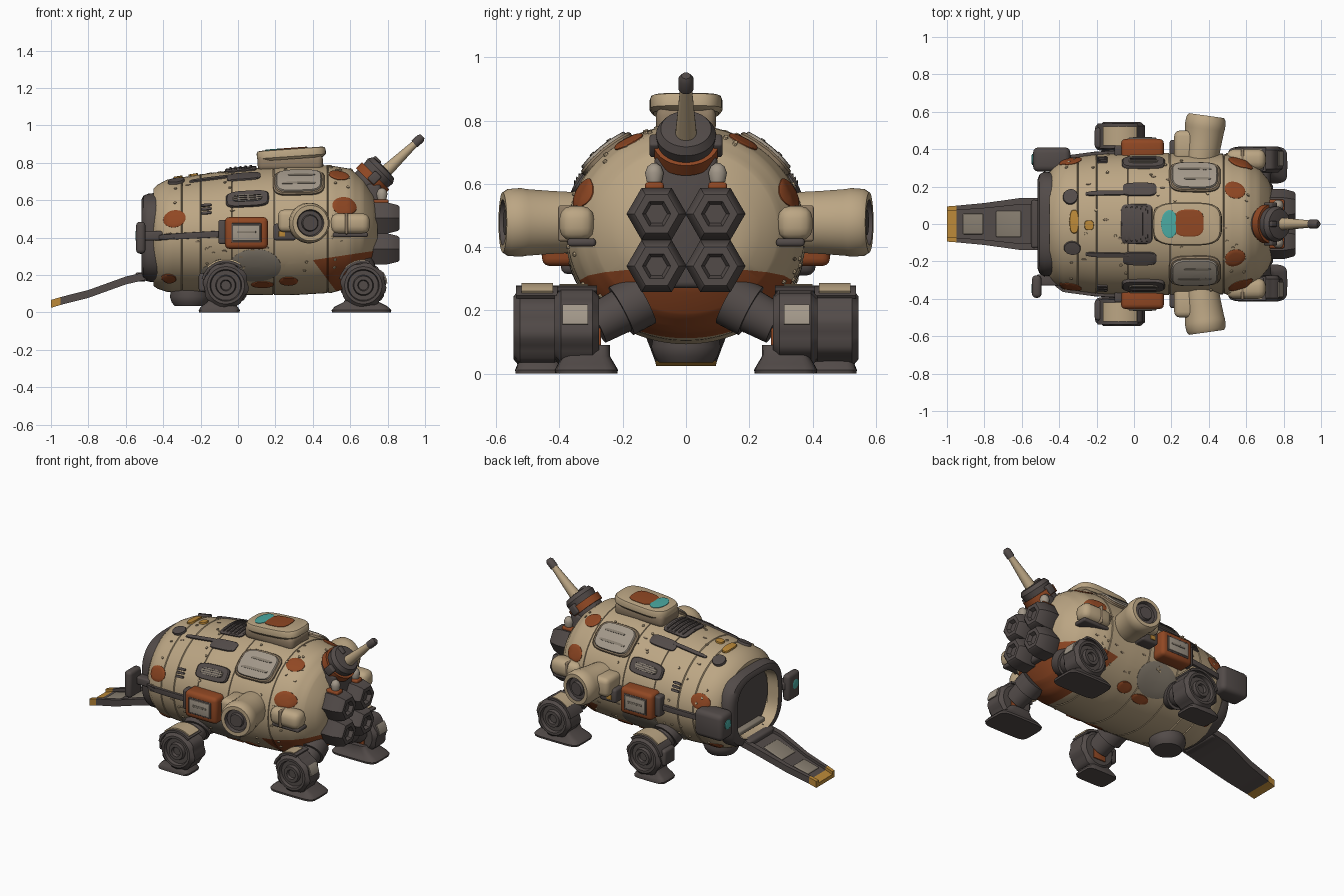
import bpy, bmesh, random
from math import sin, cos, pi, radians
from mathutils import Vector, Matrix

if "Cube" in bpy.data.objects:
    bpy.data.objects.remove(bpy.data.objects["Cube"], do_unlink=True)
random.seed(4)


def material(name, *rgb):
    m = bpy.data.materials.new(name)
    m.use_nodes = True
    m.diffuse_color = (*rgb, 1)
    m.node_tree.nodes["Principled BSDF"].inputs["Base Color"].default_value = (*rgb, 1)
    return m


CREAM = material("cream paint", .5, .38, .23)
DARK = material("dark metal", .085, .07, .066)
ORANGE = material("rust orange", .28, .064, .017)
TEAL = material("teal glass", .07, .4, .36)
YELLOW = material("amber", .5, .25, .04)
GREY = material("worn grey", .24, .205, .16)
LIGHT = material("light grey", .36, .31, .25)
SEAM = material("seam brown", .28, .205, .13)
SIDES = (("left", 1), ("right", -1))


def finish(bm, name, mats):
    bmesh.ops.recalc_face_normals(bm, faces=bm.faces)
    me = bpy.data.meshes.new(name)
    bm.to_mesh(me)
    bm.free()
    for m in mats:
        me.materials.append(m)
    ob = bpy.data.objects.new(name, me)
    bpy.context.collection.objects.link(ob)
    ob.select_set(True)
    bpy.context.view_layer.objects.active = ob


def skin(bm, rings, bands=None):
    """Join closed rings with quads and cap both ends."""
    bands = bands or [0] * (len(rings) - 1)
    vs = [[bm.verts.new(p) for p in r] for r in rings]
    n = len(vs[0])
    for a, b, k in zip(vs, vs[1:], bands):
        for i in range(n):
            j = (i + 1) % n
            bm.faces.new((a[i], a[j], b[j], b[i])).material_index = k
    bm.faces.new(vs[0]).material_index = bands[0]
    bm.faces.new(vs[-1]).material_index = bands[-1]


def loft(name, rings, mats, bands=None):
    bm = bmesh.new()
    skin(bm, rings, bands)
    finish(bm, name, mats)


def lathe(name, origin, axis, profile, mats, bands=None, seg=32, teeth=0, turn=.5):
    """Spin (height, radius) pairs round an axis."""
    q = Vector(axis).to_track_quat('Z', 'Y')
    rings = []
    for h, r in profile:
        ring = []
        for i in range(seg):
            t = 2 * pi * (i + turn) / seg
            k = r * (1 + teeth * (i // 2 % 2)) if r > .1 else r
            ring.append(Vector(origin) + q @ Vector((k * cos(t), k * sin(t), h)))
        rings.append(ring)
    loft(name, rings, mats, bands)


def box(name, centre, size, mat, bevel=.01, tilt=0):
    bm = bmesh.new()
    bmesh.ops.create_cube(bm, size=1, matrix=Matrix.Diagonal((*size, 1)))
    bmesh.ops.bevel(bm, geom=bm.edges[:], offset=bevel, segments=3, profile=.5, affect='EDGES')
    bmesh.ops.transform(bm, verts=bm.verts, matrix=Matrix.Translation(centre) @ Matrix.Rotation(radians(tilt), 4, 'Y'))
    finish(bm, name, [mat])


def oval(i, seg, power):
    t = 2 * pi * i / seg
    return [abs(v) ** power * (1 if v > 0 else -1) for v in (cos(t), sin(t))]


def slab(name, centre, rx, ry, h, mat, tilt, power=.6, rim=.1):
    """Rounded plate with softened edges."""
    turn = Matrix.Rotation(radians(tilt), 3, 'Y')
    rings = []
    for z, k in ((-.5, 1 - rim), (-.25, 1), (.25, 1), (.45, 1 - rim * .4), (.5, 1 - rim)):
        pts = [oval(i, 40, power) for i in range(40)]
        rings.append([Vector(centre) + turn @ Vector((rx * k * c, ry * k * s, h * z)) for c, s in pts])
    loft(name, rings, [mat])


def foot(name, x, y, rx, ry):
    """Flared ground plate."""
    rings = []
    for z, k in ((0, .98), (.012, 1), (.03, .9), (.055, .6), (.09, .45)):
        rings.append([Vector((x + rx * k * c, y + ry * max(k, .75) * s, z)) for c, s in [oval(i, 24, .35) for i in range(24)]])
    loft(name, rings, [DARK])


# Hull sections: x, centre height, half width, half height
HULL = [(-.452, .402, .28, .26), (-.43, .405, .31, .278), (-.38, .41, .348, .3), (-.2, .42, .372, .318),
        (0, .43, .38, .335), (.3, .44, .38, .347), (.5, .445, .375, .34), (.6, .45, .345, .318),
        (.67, .45, .295, .265), (.72, .45, .235, .195), (.745, .45, .17, .14)]


def section(x):
    x = min(max(x, HULL[0][0]), HULL[-1][0])
    for a, b in zip(HULL, HULL[1:]):
        if x <= b[0]:
            t = (x - a[0]) / (b[0] - a[0])
            return [p + (q - p) * t for p, q in zip(a[1:], b[1:])]


def on_hull(x, deg, lift=0, scale=1):
    cz, ry, rz = section(x)
    a = radians(deg)
    return Vector((x, (ry * scale + lift) * cos(a), cz + (rz * scale + lift) * sin(a)))


def patches(name, spots, mat, h=.007, power=1, seg=28):
    """Thin plates that follow the hull; spots are x, angle, half length, half angle."""
    bm = bmesh.new()
    for x, deg, rx, ra in spots:
        rings = []
        for k, lift in ((1, -.01), (1, h * .6), (.94, h), (.6, h), (.3, h), (.04, h)):
            pts = [oval(i, seg, power) for i in range(seg)]
            rings.append([on_hull(x + rx * k * c, deg + ra * k * s, lift) for c, s in pts])
        skin(bm, rings)
    finish(bm, name, [mat])


def both(*spots):
    return [q for x, d, rx, ra in spots for q in ((x, d, rx, ra), (x, 180 - d, rx, ra))]


# Hull shell with a doorway recess, panel grooves and an orange rear belly
stations = [(r[0], 1) for r in HULL] + [(x / 40, 1) for x in range(-14, 28)]
for s in (-.3, -.2, -.03, .19, .48):
    stations += [(s - .004, 1), (s - .002, .988), (s + .002, .988), (s + .004, 1)]
stations = sorted(set(stations))
angles = [360 * i / 80 for i in range(80)]
rings = [[Vector((x, w * cos(radians(a)), .4 + w * sin(radians(a)))) for a in angles] for x, w in ((-.1, .19), (-.452, .225))]
rings += [[on_hull(x, a, 0, k) for a in angles] for x, k in stations]
bands = [0, 0] + [2 if p[1] < 1 and q[1] < 1 else 0 for p, q in zip(stations, stations[1:])]
bm = bmesh.new()
skin(bm, rings, bands)
corner = Vector((.4, 0, .28))
top_cut, front_cut = Vector((-.15, 0, 1)), Vector((1, 0, .75))
for n in (top_cut, front_cut):
    bmesh.ops.bisect_plane(bm, geom=bm.verts[:] + bm.edges[:] + bm.faces[:], plane_co=corner, plane_no=n)
for f in bm.faces:
    d = f.calc_center_median() - corner
    if d.dot(top_cut) < 0 < d.dot(front_cut):
        f.material_index = 1
finish(bm, "hull", [CREAM, ORANGE, SEAM])

# Doorway frame and cabin
frame = []
for x, w, h in ((-.43, .275, .24), (-.48, .28, .235), (-.505, .265, .225), (-.515, .24, .205), (-.515, .21, .192), (-.44, .205, .188)):
    ring = []
    for a in angles:
        c, s = cos(radians(a)), sin(radians(a))
        k = (abs(c) ** 3 + abs(s) ** 3) ** (-1 / 3)
        ring.append(Vector((x, w * c * k, .4 + h * s * k)))
    frame.append(ring)
loft("door_frame", frame + [frame[0]], [DARK, CREAM], [0, 0, 0, 0, 1, 0])
box("door_floor", (-.3, 0, .24), (.34, .28, .03), GREY)
for side, s in SIDES:
    box("cabin_locker_" + side, (-.25, .15 * s, .39), (.2, .04, .2), CREAM, .012)

# Hull markings and plates
patches("paint_spots", both((-.34, 17, .06, 9), (.57, 22, .065, 9), (.54, 60, .055, 8), (.13, -57, .06, 5),
                            (.27, -52, .05, 6), (-.37, -50, .04, 7)), ORANGE, .005)
patches("worn_patches", both((.09, -34, .14, 18), (-.1, -40, .1, 10)), GREY, .003)
patches("side_vents", both((.05, 31, .115, 8)), DARK, .016, .5)
patches("vent_slots", both((.05, 31, .08, 3.5)), GREY, .02, .5)
patches("vent_bars", both(*[(.05, 29 + 2 * k, .075, .4) for k in range(3)]), DARK, .024, .4)
patches("small_vents", both(*[(-.17, 20 + 4 * k, .028, 1.3) for k in range(3)]), DARK, .009, .5)
patches("side_rails", both((-.25, -1, .18, 3)), DARK, .016, .3)
patches("hatch_rims", both((.325, 48, .138, 15.5)), SEAM, .018, .5)
patches("hatch_panels", both((.325, 48, .125, 13.5)), LIGHT, .026, .5)
patches("hatch_slots", both((.34, 53, .075, 1.2), (.325, 43, .095, 1.2)), GREY, .029, .5)
patches("roof_grille", [(.015, 90, .085, 16)], DARK, .012, .3)
patches("grille_bars", [(-.04 + .027 * k, 90, .006, 14) for k in range(5)], DARK, .018, .4)
patches("roof_rails", both((.03, 61, .09, 6), (-.14, 64, .12, 2)), DARK, .009, .5)
patches("roof_caps", [(-.34, 66, .04, 7), (-.33, 111, .045, 6)], DARK, .014)
patches("amber_marks", [(-.32, 88, .024, 10), (-.24, 91, .025, 4)], YELLOW, .01, .7)
patches("rivets", [(random.uniform(-.38, .62), random.uniform(-50, 230), .008, 1.2) for k in range(100)], CREAM, .007, 1, 8)
patches("scuffs", [(random.uniform(-.38, .6), random.uniform(-40, 220), .014, 1) for k in range(40)], SEAM, .003, 1, 8)

# Roof hatch
box("roof_hatch_base", (.28, 0, .8), (.35, .19, .09), SEAM, .03)
slab("roof_hatch_lid", (.285, 0, .848), .185, .115, .055, CREAM, -4, .55)
slab("hatch_glass", (.19, 0, .87), .045, .075, .008, TEAL, -4, 1)
slab("hatch_cover", (.295, .005, .877), .078, .072, .009, ORANGE, -4)

# Rear engine cluster
box("engine_plate", (.725, 0, .48), (.08, .2, .42), DARK, .02)
for side, s in SIDES:
    for level, z in (("upper", .505), ("lower", .34)):
        lathe(f"engine_{level}_{side}", (.7, .093 * s, z), (1, 0, 0),
              [(0, .08), (.03, .095), (.1, .095), (.155, .08), (.163, .07), (.163, .045), (.14, .034)], [DARK], seg=6, turn=0)
    box("lamp_mount_" + side, (.76, .1 * s, .59), (.09, .06, .03), ORANGE)
    lathe("lamp_" + side, (.77, .1 * s, .605), (0, 0, 1), [(0, .024), (.03, .03), (.05, .022), (.06, .008)], [LIGHT], seg=16)

# Turret
lathe("turret", (.69, 0, .685), (1, 0, 1), [(-.06, .09), (.02, .09), (.02, .104), (.065, .104), (.065, .09), (.1, .095), (.125, .08), (.13, .04)],
      [DARK, ORANGE], [0, 1, 1, 1, 0, 0, 0])
for k in (-1, 0, 1):
    box("turret_clamp", (.73, .1 * k, .72 + .08 * (k == 0)), (.06, .03, .05), DARK, .008, -45)
lathe("turret_barrel", (.77, 0, .735), (.21, 0, .2), [(0, .036), (.06, .032), (.24, .019), (.24, .024), (.285, .024), (.3, .014)],
      [CREAM, DARK], [0, 0, 1, 1, 1], 20)


def arch(name, x, y, z, r, width, start, end, mat, thick=.014):
    rings = []
    for k in range(13):
        a = radians(start + (end - start) * k / 12)
        rings.append([Vector((x + q * cos(a), y + w, z + q * sin(a)))
                      for q, w in ((r, -width), (r + thick, -width), (r + thick, width), (r, width))])
    loft(name, rings, [mat])


for side, s in SIDES:
    # Wheels, axles, fenders and ground plates
    for end, x, y, width, start in (("rear", .67, .275, .14, 75), ("front", -.065, .395, .15, 50)):
        lathe(f"{end}_wheel_{side}", (x, y * s, .145), (0, s, 0),
              [(0, .06), (0, .1), (.02, .116), (width - .02, .116), (width, .1), (width, .085), (width - .02, .08),
               (width - .02, .055), (width, .05), (width, .03), (width - .015, .025)], [DARK], None, 32, .07)
        lathe(f"{end}_axle_{side}", (x - .02, (y - .14) * s, .235), (.02, .15 * s, -.08),
              [(0, .085), (.08, .085), (.08, .07), (.17, .065)], [DARK])
        box(f"{end}_hub_mark_{side}", (x, (y - .002) * s, .11), (.09, .009, .07), ORANGE, .004)
        arch(f"{end}_fender_{side}", x, (y + width * .5) * s, .145, .12, width * .45, start, 165, DARK)
    arch("front_fender_paint_" + side, -.065, .47 * s, .145, .128, .05, 55, 135, CREAM)
    arch("rear_fender_paint_" + side, .67, .355 * s, .145, .13, .045, 85, 135, CREAM, .008)
    arch("rear_tread_paint_" + side, .67, .35 * s, .145, .121, .04, 5, 35, LIGHT, .008)
    foot("rear_foot_" + side, .66, .315 * s, .16, .1)
    foot("front_foot_" + side, -.1, .465 * s, .11, .075)
    box("front_foot_guard_" + side, (-.18, .46 * s, .16), (.06, .11, .1), DARK, .015)

    # Side thruster pods
    lathe("side_pod_" + side, (.35, .31 * s, .478), (.14, s, 0),
          [(0, .09), (.06, .097), (.12, .1), (.2, .106), (.215, .109), (.255, .106), (.272, .095), (.272, .072),
           (.25, .066), (.25, .045), (.265, .04), (.265, .02)], [CREAM, DARK], [0] * 7 + [1] * 4)
    box("pod_bracket_" + side, (.25, .4 * s, .43), (.12, .1, .09), DARK, .015)
    box("pod_light_" + side, (.235, .452 * s, .42), (.035, .008, .03), YELLOW, .003)
    box("pod_shoulder_" + side, (.31, .42 * s, .49), (.19, .16, .12), CREAM, .03)

    # Rounded side tanks
    box("side_tank_" + side, (.6, .345 * s, .475), (.21, .11, .11), CREAM, .04)
    box("tank_strap_" + side, (.58, .347 * s, .475), (.018, .114, .114), SEAM, .008)
    box("tank_tray_" + side, (.6, .33 * s, .415), (.19, .09, .025), DARK)

    # Orange equipment boxes
    box("side_box_" + side, (.045, .395 * s, .425), (.23, .12, .17), ORANGE, .025)
    box("box_frame_" + side, (.045, .453 * s, .425), (.16, .009, .105), DARK, .004)
    box("box_panel_" + side, (.045, .458 * s, .425), (.145, .009, .085), LIGHT, .004)
    box("box_slot_" + side, (.045, .463 * s, .43), (.1, .006, .012), GREY, .002)
    box("box_clamp_" + side, (-.08, .385 * s, .43), (.05, .07, .13), DARK, .012)

# Front sensor pods
box("sensor_pod_left", (-.44, .345, .395), (.2, .13, .17), DARK, .03)
box("sensor_pod_right", (-.52, -.335, .4), (.05, .12, .17), DARK, .02)
box("sensor_arm_right", (-.46, -.3, .41), (.12, .06, .05), DARK)
for side, s in SIDES:
    lathe("sensor_lens_" + side, (-.535, .345 * s, .41), (-1, 0, 0), [(0, .03), (.01, .03), (.014, .018)], [TEAL], seg=20)

# Belly support
lathe("belly_support", (-.255, 0, .035), (0, 0, 1), [(0, .085), (.02, .1), (.05, .11), (.1, .1)], [DARK])

# Boarding ramp: x, height, half width
PATH = [(-1, .045, .094), (-.95, .06, .098), (-.8, .098, .112), (-.6, .17, .14), (-.47, .2, .14)]


def beam(name, inner, outer, low, high):
    """Sweep a rectangle down the ramp between two shares of its half width."""
    corners = ((inner, low), (inner, high), (outer, high), (outer, low))
    loft(name, [[Vector((x, w * k, z + dz)) for k, dz in corners] for x, z, w in PATH], [DARK, YELLOW], [1, 0, 0, 0])


beam("ramp_deck", -1, 1, -.02, .004)
for side, s in SIDES:
    beam("ramp_rail_" + side, .75 * s, s, -.015, .022)
box("ramp_panel_upper", (-.67, 0, .146), (.14, .14, .018), GREY, .006, -20)
box("ramp_panel_lower", (-.86, 0, .086), (.11, .11, .018), GREY, .006, -14)
box("ramp_hinge", (-.52, 0, .19), (.06, .26, .05), DARK, .015)

bpy.ops.object.shade_smooth_by_angle(angle=radians(38))
